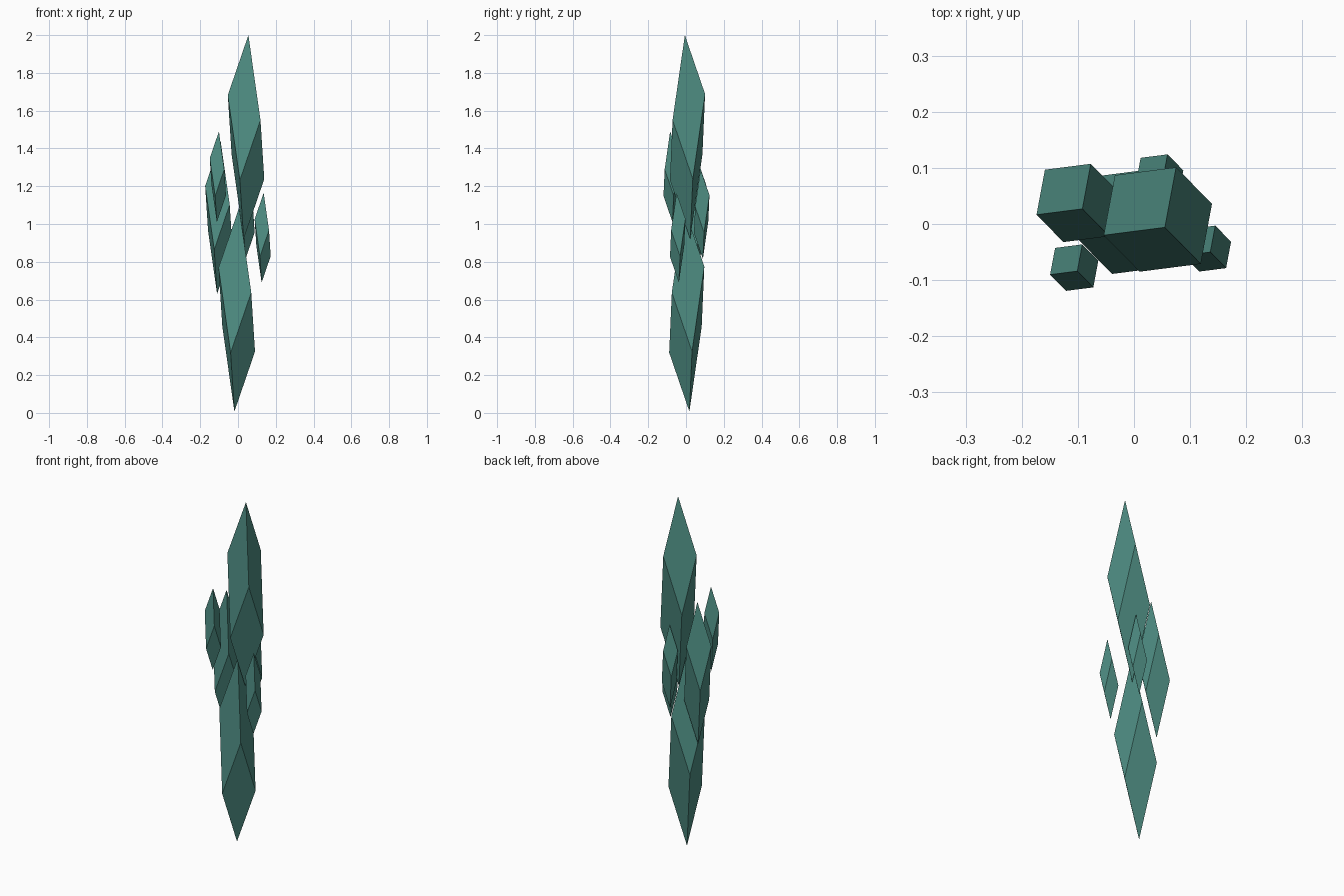
import bpy, bmesh
from mathutils import Vector, Matrix

if "Cube" in bpy.data.objects:
    bpy.data.objects.remove(bpy.data.objects["Cube"])

teal = bpy.data.materials.new("teal crystal")
teal.diffuse_color = (0.075, 0.26, 0.22, 1)
teal.use_nodes = True
teal.node_tree.nodes["Principled BSDF"].inputs["Base Color"].default_value = teal.diffuse_color

# Shared crystal shape: a cube stood on its corner and stretched upwards.
# The three edges run down from the top corner.
EDGES = [Vector((-0.109, -0.014, -0.318)),
         Vector((0.064, -0.065, -0.450)),
         Vector((0.020, 0.107, -0.312))]
DIAGONAL = sum(EDGES, Vector())


def crystal(name, tip, size):
    bm = bmesh.new()
    bmesh.ops.create_cube(bm, size=1)
    skew = Matrix(EDGES).transposed() * size
    centre = Vector(tip) + DIAGONAL * size / 2
    for v in bm.verts:
        v.co = skew @ v.co + centre
    bmesh.ops.recalc_face_normals(bm, faces=bm.faces)
    mesh = bpy.data.meshes.new(name)
    bm.to_mesh(mesh)
    bm.free()
    mesh.materials.append(teal)
    obj = bpy.data.objects.new(name, mesh)
    bpy.context.collection.objects.link(obj)


# Two large shards, one above the other
crystal("upper_shard", (0.055, -0.006, 2.0), 1.0)
crystal("lower_shard", (0.006, -0.010, 1.087), 1.0)
# Smaller shards around them
crystal("left_shard", (-0.092, 0.027, 1.44), 0.75)
crystal("small_front_left_shard", (-0.101, -0.084, 1.49), 0.445)
crystal("small_right_shard", (0.136, -0.050, 1.165), 0.44)
crystal("small_back_shard", (0.051, 0.077, 1.29), 0.44)
